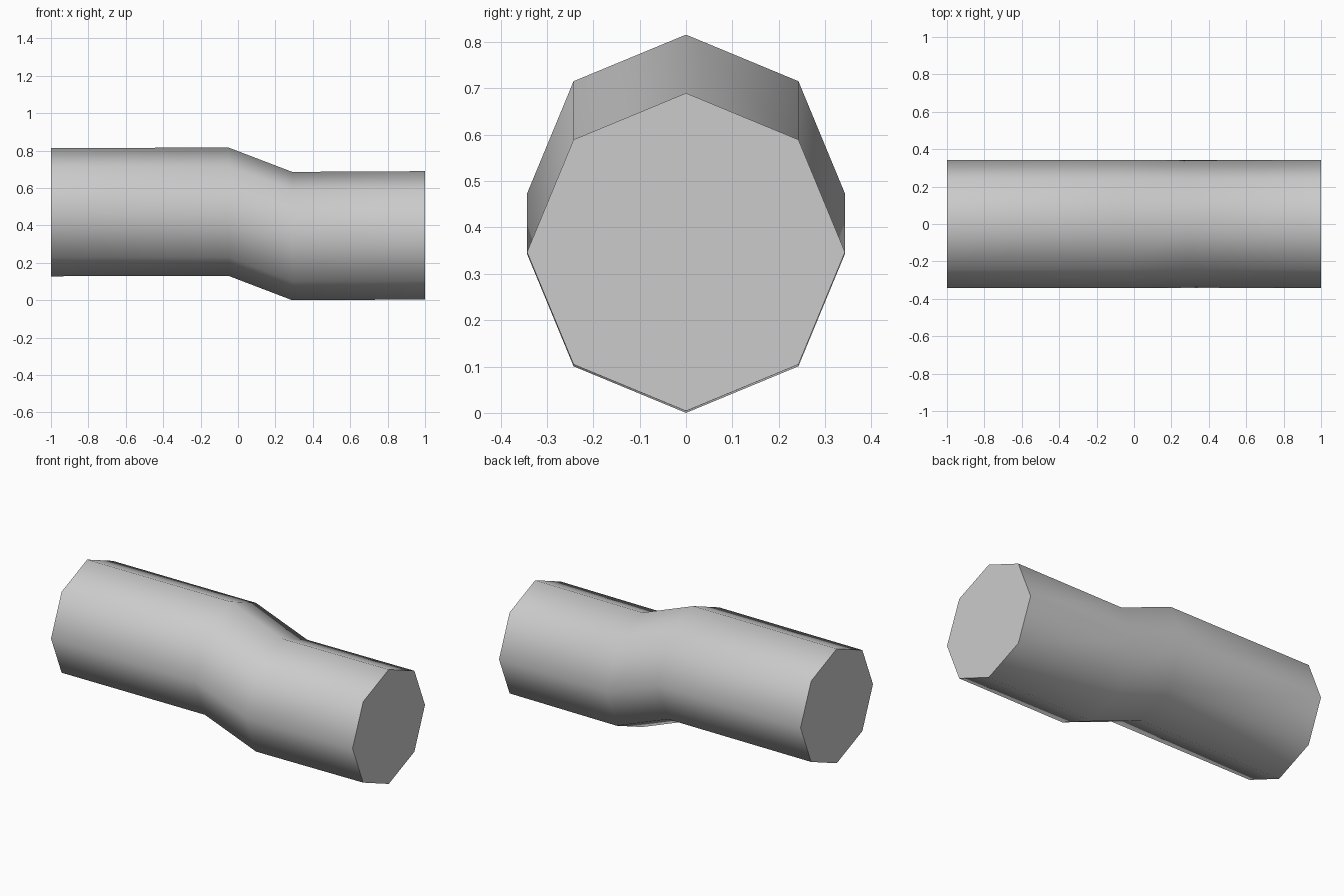
import bpy, bmesh
from math import sin, cos, pi, radians

if "Cube" in bpy.data.objects:
    bpy.data.objects.remove(bpy.data.objects["Cube"])

SIDES = 8
RADIUS = 0.343
# Centre line of the pipe: (x, z)
PATH = [(-1.0, 0.471), (-0.05, 0.473), (0.29, 0.343), (1.0, 0.347)]

bm = bmesh.new()

# Upright octagonal rings along the offset centre line
rings = []
for x, z in PATH:
    rings.append([bm.verts.new((x, RADIUS * sin(2 * pi * i / SIDES),
                                z + RADIUS * cos(2 * pi * i / SIDES)))
                  for i in range(SIDES)])

# Pipe walls
for a, b in zip(rings, rings[1:]):
    for i in range(SIDES):
        j = (i + 1) % SIDES
        bm.faces.new((a[i], a[j], b[j], b[i]))

# End caps
bm.faces.new(rings[0])
bm.faces.new(rings[-1])
bmesh.ops.recalc_face_normals(bm, faces=bm.faces[:])

mesh = bpy.data.meshes.new("offset_pipe")
bm.to_mesh(mesh)
bm.free()
pipe = bpy.data.objects.new("offset_pipe", mesh)
bpy.context.collection.objects.link(pipe)

# Smooth walls, sharp cap edges
bpy.context.view_layer.objects.active = pipe
pipe.select_set(True)
bpy.ops.object.shade_smooth_by_angle(angle=radians(60))
